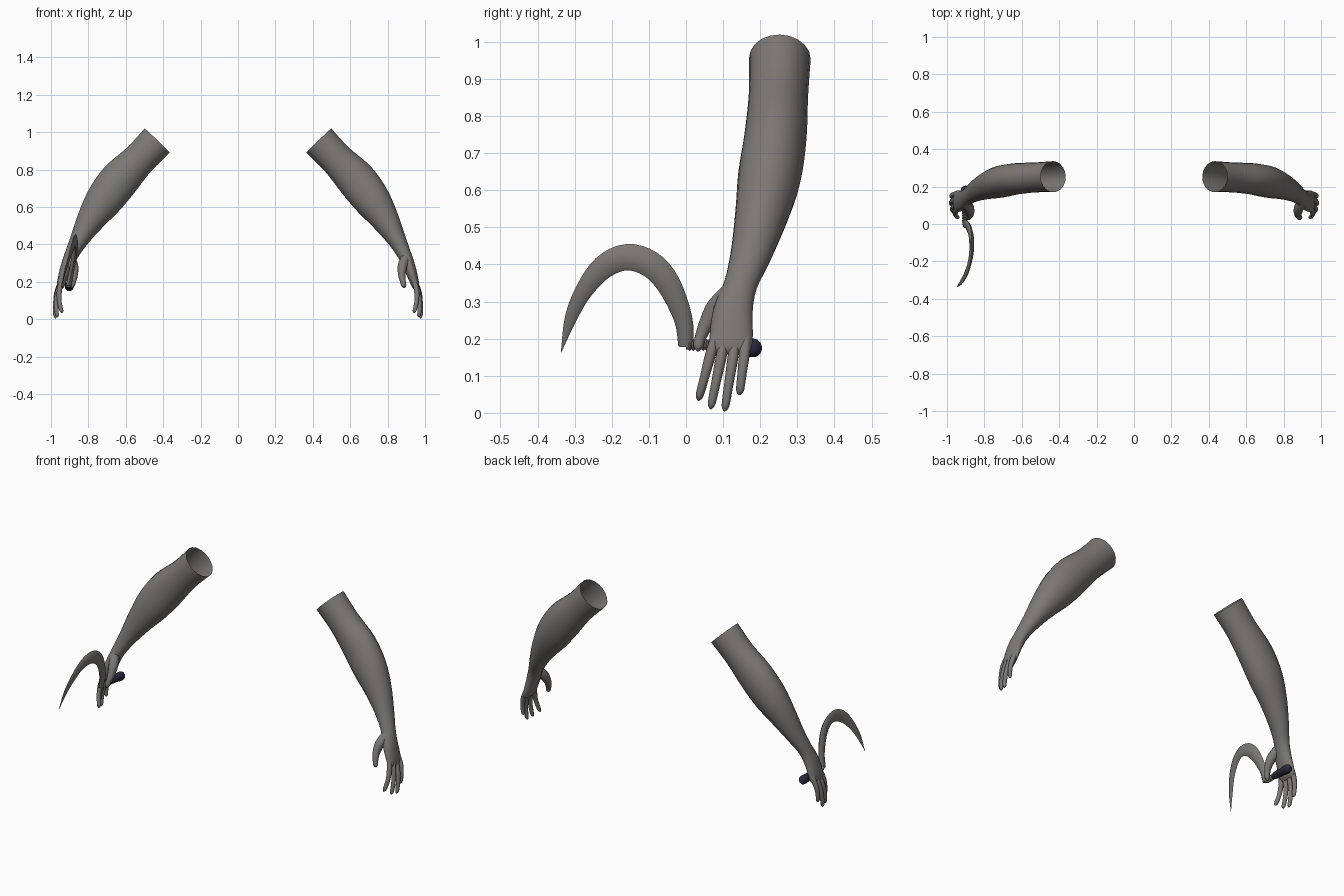
import bpy, bmesh, math
from mathutils import Vector


def material(name, rgb):
    m = bpy.data.materials.new(name)
    m.diffuse_color = (*rgb, 1)
    return m


GREY = material("warm grey", (0.20, 0.19, 0.175))
NAVY = material("dark navy", (0.022, 0.022, 0.045))


def spline(keys, steps):
    """Catmull-Rom interpolation of rows of numbers."""
    out = []
    for i in range(len(keys) - 1):
        p0, p1, p2, p3 = (keys[max(0, min(len(keys) - 1, i + k))] for k in (-1, 0, 1, 2))
        for s in range(steps):
            t = s / steps
            out.append([0.5 * (2 * b + (c - a) * t + (2 * a - 5 * b + 4 * c - d) * t * t
                               + (3 * b - a - 3 * c + d) * t ** 3)
                        for a, b, c, d in zip(p0, p1, p2, p3)])
    return out + [list(keys[-1])]


def tube(name, keys, mat, side=(0, 1, 0), sides=16, steps=4, cap_start=True,
         mirror=False, angle=60, power=1.0):
    """Skin rings along a path; each key is x, y, z, half width along side, half depth."""
    rows = spline(keys, steps)
    bm = bmesh.new()
    rings = []
    for i, r in enumerate(rows):
        tangent = Vector(rows[min(i + 1, len(rows) - 1)][:3]) - Vector(rows[max(i - 1, 0)][:3])
        tangent.normalize()
        a = Vector(side)
        b = tangent.cross(a).normalized()
        # keep the section square to the path
        a = b.cross(tangent).normalized()
        ring = []
        for k in range(sides):
            t = 2 * math.pi * k / sides
            c, s = math.cos(t), math.sin(t)
            c = math.copysign(abs(c) ** power, c)
            ring.append(bm.verts.new(Vector(r[:3]) + a * c * max(r[3], 0.0008)
                                     + b * s * max(r[4], 0.0008)))
        rings.append(ring)
    for p, q in zip(rings, rings[1:]):
        for k in range(sides):
            bm.faces.new((p[k], p[(k + 1) % sides], q[(k + 1) % sides], q[k]))
    if cap_start:
        bm.faces.new(rings[0][::-1])
    bm.faces.new(rings[-1])
    bmesh.ops.recalc_face_normals(bm, faces=bm.faces)
    mesh = bpy.data.meshes.new(name)
    bm.to_mesh(mesh)
    bm.free()
    mesh.materials.append(mat)
    ob = bpy.data.objects.new(name, mesh)
    bpy.context.collection.objects.link(ob)
    if mirror:
        ob.modifiers.new("mirror", "MIRROR").use_mirror_merge = False
    bpy.ops.object.select_all(action="DESELECT")
    ob.select_set(True)
    bpy.context.view_layer.objects.active = ob
    bpy.ops.object.shade_smooth_by_angle(angle=math.radians(angle))
    return ob


# arm from the open upper end down into the palm
tube("arm_and_palm", [
    (0.432, 0.253, 0.955, 0.083, 0.093),
    (0.528, 0.249, 0.855, 0.080, 0.090),
    (0.633, 0.241, 0.745, 0.084, 0.105),
    (0.716, 0.225, 0.637, 0.085, 0.099),
    (0.785, 0.204, 0.535, 0.072, 0.076),
    (0.846, 0.176, 0.430, 0.056, 0.051),
    (0.890, 0.147, 0.345, 0.045, 0.037),
    (0.918, 0.127, 0.275, 0.053, 0.032),
    (0.940, 0.122, 0.210, 0.058, 0.025),
    (0.950, 0.121, 0.175, 0.055, 0.019),
    (0.953, 0.121, 0.158, 0.040, 0.008)],
    GREY, sides=20, cap_start=False, mirror=True)

# thumb with its fleshy base
tube("thumb", [
    (0.900, 0.125, 0.335, 0.024, 0.026),
    (0.880, 0.082, 0.285, 0.027, 0.026),
    (0.876, 0.054, 0.238, 0.020, 0.020),
    (0.882, 0.038, 0.200, 0.015, 0.015),
    (0.887, 0.033, 0.178, 0.013, 0.013),
    (0.889, 0.032, 0.166, 0.003, 0.003)],
    GREY, sides=12, mirror=True)

# fingers: knuckle y, fingertip x, y, z
for name, ky, tx, ty, tz in (("index_finger", 0.079, 0.940, 0.033, 0.033),
                             ("middle_finger", 0.106, 0.966, 0.066, 0.010),
                             ("ring_finger", 0.135, 0.976, 0.104, 0.004),
                             ("little_finger", 0.163, 0.972, 0.144, 0.048)):
    root = Vector((0.944, ky, 0.205))
    tip = Vector((tx, ty, tz))
    keys = []
    for t, bow, r in ((0, 0, 0.013), (0.3, 0.012, 0.0145), (0.6, 0.014, 0.0125),
                      (0.85, 0.007, 0.0115), (0.95, 0.002, 0.009), (1, 0, 0.002)):
        p = root.lerp(tip, t)
        keys.append((p.x + bow, p.y, p.z, r, r))
    tube(name, keys, GREY, sides=10, steps=3, mirror=True)

# curved sickle blade, built between its outer and inner edges (y, z, y, z, x, thickness)
edges = ((0.020, 0.185, -0.020, 0.175, -0.905, 0.014),
         (0.012, 0.270, -0.028, 0.240, -0.890, 0.014),
         (-0.030, 0.375, -0.065, 0.320, -0.874, 0.014),
         (-0.083, 0.434, -0.110, 0.368, -0.868, 0.013),
         (-0.160, 0.455, -0.160, 0.384, -0.870, 0.012),
         (-0.230, 0.423, -0.217, 0.361, -0.883, 0.010),
         (-0.288, 0.348, -0.264, 0.307, -0.903, 0.008),
         (-0.320, 0.267, -0.302, 0.240, -0.925, 0.005),
         (-0.337, 0.163, -0.336, 0.163, -0.947, 0.001))
tube("sickle_blade",
     [(x, (a + c) / 2, (b + d) / 2, w, math.hypot(a - c, b - d) / 2)
      for a, b, c, d, x, w in edges],
     GREY, side=(1, 0, 0), sides=8, angle=50, power=1.3)

# ribbed collar between blade and grip
collar = [(-0.905, 0.0, 0.183, 0.012, 0.012)]
for i in range(9):
    y = 0.006 + i * 0.009
    collar += [(-0.905, y, 0.183, 0.012, 0.012), (-0.905, y + 0.0045, 0.183, 0.016, 0.016)]
tube("ribbed_collar", collar, GREY, side=(1, 0, 0), sides=12, steps=2)

# dark grip with a rounded pommel
tube("sickle_grip", [
    (-0.905, 0.060, 0.183, 0.014, 0.014),
    (-0.904, 0.085, 0.182, 0.020, 0.020),
    (-0.903, 0.130, 0.179, 0.021, 0.021),
    (-0.902, 0.165, 0.176, 0.024, 0.025),
    (-0.901, 0.188, 0.175, 0.023, 0.024),
    (-0.900, 0.200, 0.175, 0.014, 0.015),
    (-0.900, 0.205, 0.175, 0.002, 0.002)],
    NAVY, side=(1, 0, 0), sides=16)
